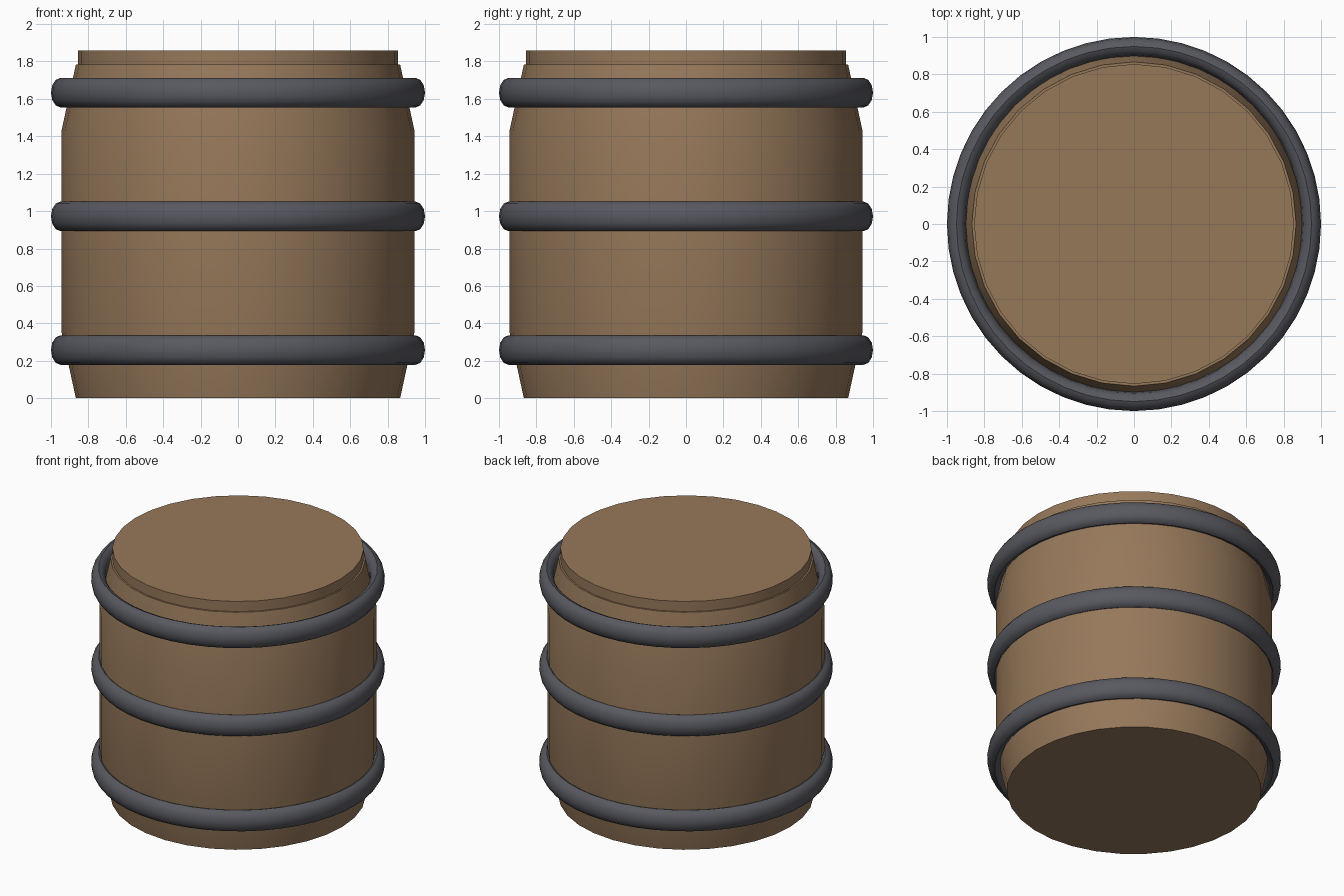
import bpy, bmesh, math

if "Cube" in bpy.data.objects:
    bpy.data.objects.remove(bpy.data.objects["Cube"])


def material(name, rgb):
    m = bpy.data.materials.new(name)
    m.diffuse_color = (*rgb, 1)
    m.use_nodes = True
    m.node_tree.nodes["Principled BSDF"].inputs["Base Color"].default_value = m.diffuse_color
    return m


def lathe(name, profile, segments, mat, closed=False):
    """Spin an (r, z) profile around z; open profiles get flat end caps."""
    bm = bmesh.new()
    rings = []
    for r, z in profile:
        rings.append([bm.verts.new((r * math.cos(2 * math.pi * i / segments),
                                    r * math.sin(2 * math.pi * i / segments), z))
                      for i in range(segments)])
    pairs = list(zip(rings, rings[1:]))
    if closed:
        pairs.append((rings[-1], rings[0]))
    for a, b in pairs:
        for i in range(segments):
            j = (i + 1) % segments
            bm.faces.new((a[i], a[j], b[j], b[i]))
    if not closed:
        bm.faces.new(rings[0][::-1])
        bm.faces.new(rings[-1])
    bmesh.ops.recalc_face_normals(bm, faces=bm.faces)
    me = bpy.data.meshes.new(name)
    bm.to_mesh(me)
    bm.free()
    me.materials.append(mat)
    ob = bpy.data.objects.new(name, me)
    bpy.context.collection.objects.link(ob)
    bpy.ops.object.select_all(action='DESELECT')
    ob.select_set(True)
    bpy.context.view_layer.objects.active = ob
    bpy.ops.object.shade_smooth_by_angle(angle=math.radians(35))
    return ob


wood = material("brown wood", (0.305, 0.188, 0.102))
iron = material("dark iron", (0.098, 0.100, 0.116))

# Wooden body with tapered ends, and the lid set on top
lathe("barrel_body", [(0.867, 0), (0.944, 0.355), (0.944, 1.428), (0.867, 1.783)], 32, wood)
lathe("barrel_lid", [(0.855, 1.75), (0.855, 1.859)], 32, wood)

# Three iron hoops with an oval section
for name, z in (("lower_hoop", 0.257), ("middle_hoop", 0.972), ("upper_hoop", 1.633)):
    section = [(0.949 + 0.051 * math.cos(math.radians(a)),
                z + 0.079 * math.sin(math.radians(a))) for a in range(0, 360, 30)]
    lathe(name, section, 48, iron, closed=True)
